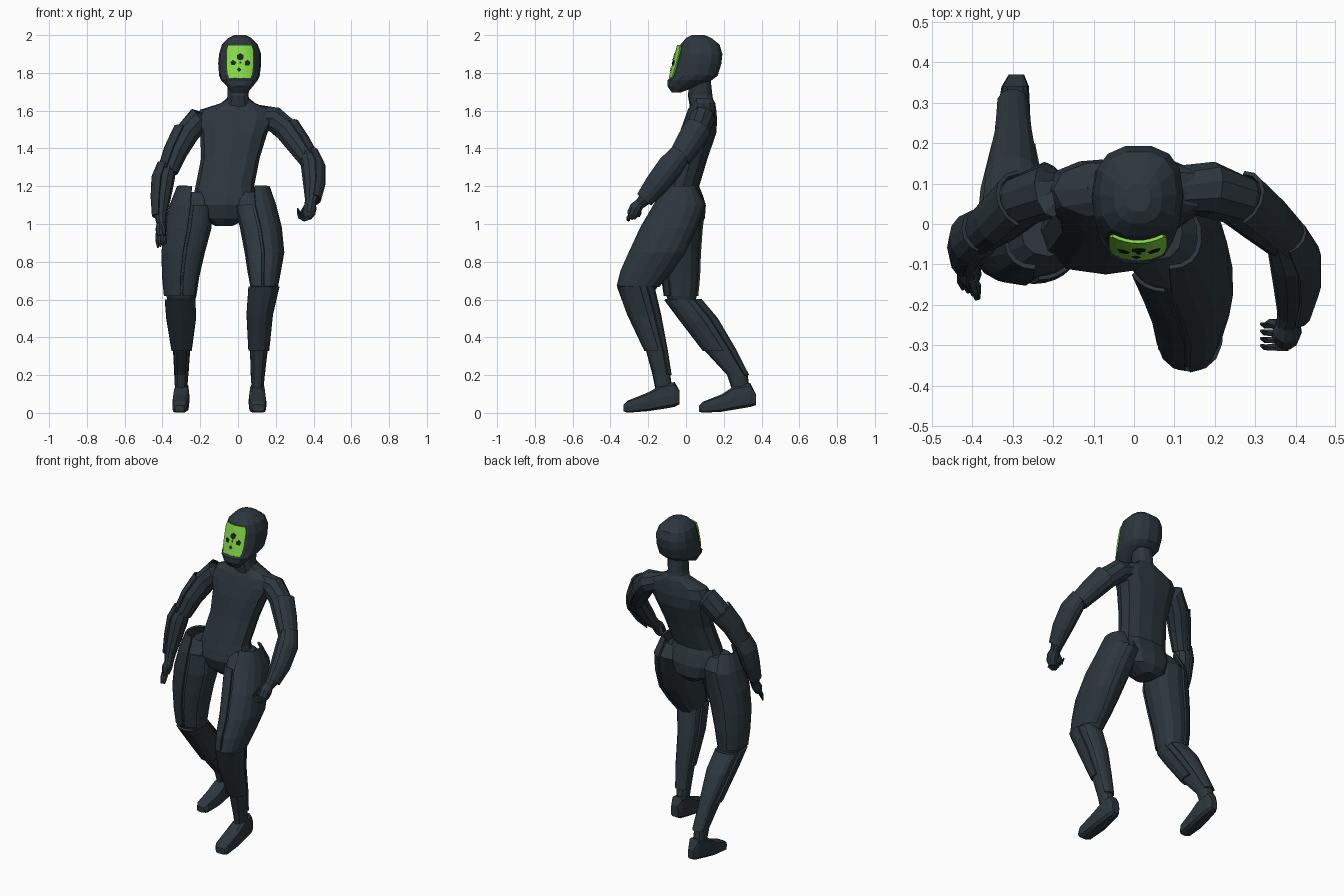
import bpy, bmesh, math
from mathutils import Vector


def material(name, rgb):
    m = bpy.data.materials.new(name)
    m.diffuse_color = (*rgb, 1)
    return m


SUIT = material("dark slate", (0.026, 0.038, 0.048))
GREEN = material("visor green", (0.24, 0.72, 0.065))
BLACK = material("mark black", (0.012, 0.016, 0.016))


def finish(name, bm, mat, thick=0):
    bmesh.ops.recalc_face_normals(bm, faces=bm.faces)
    me = bpy.data.meshes.new(name)
    bm.to_mesh(me)
    bm.free()
    me.materials.append(mat)
    ob = bpy.data.objects.new(name, me)
    bpy.context.collection.objects.link(ob)
    if thick:
        mod = ob.modifiers.new("thickness", "SOLIDIFY")
        mod.thickness, mod.offset = thick, 0
    return ob


def loft(name, rings, closed=True, mat=SUIT, thick=0):
    bm = bmesh.new()
    rows = [[bm.verts.new(p) for p in r] for r in rings]
    n = len(rows[0])
    for a, b in zip(rows, rows[1:]):
        for i in range(n if closed else n - 1):
            j = (i + 1) % n
            bm.faces.new((a[i], a[j], b[j], b[i]))
    if closed:
        bm.faces.new(rows[0])
        bm.faces.new(rows[-1])
    return finish(name, bm, mat, thick)


def arc(a0=0, a1=360, n=12):
    # angles: 0 = +x, -90 = front; a full turn leaves out the repeated end
    full = a1 - a0 == 360
    return [math.radians(a0 + (a1 - a0) * i / (n if full else n - 1)) for i in range(n)]


def oval(u0, u1, v0, v1, angles, grow=0, e=0.85):
    out = []
    for a in angles:
        c, s = math.cos(a), math.sin(a)
        out.append(((u0 + u1) / 2 + ((u1 - u0) / 2 + grow) * math.copysign(abs(c) ** e, c),
                    (v0 + v1) / 2 + ((v1 - v0) / 2 + grow) * math.copysign(abs(s) ** e, s)))
    return out


def level(rows, angles=None, grow=0, e=0.85):
    # horizontal sections (z, x0, x1, y0, y1)
    return [[(x, y, r[0]) for x, y in oval(*r[1:], angles or arc(), grow, e)] for r in rows]


def upright(rows):
    # sections across the foot (y, x0, x1, z0, z1)
    return [[(x, r[0], z) for x, z in oval(*r[1:], arc(0, 360, 10), 0, 0.5)] for r in rows]


def along(pts, angles=None, grow=0):
    # round sections square to a path of (x, y, z, radius)
    P = [Vector(p[:3]) for p in pts]
    out = []
    for i, p in enumerate(P):
        t = (P[min(i + 1, len(P) - 1)] - P[max(i - 1, 0)]).normalized()
        ref = Vector((1, 0, 0)) if abs(t.x) < 0.9 else Vector((0, 0, 1))
        s = (ref - t * ref.dot(t)).normalized()
        f = t.cross(s)
        r = pts[i][3] + grow
        out.append([p + r * (s * math.cos(a) - f * math.sin(a)) for a in angles or arc(0, 360, 10)])
    return out


# Torso and neck
loft("torso", level([
    (.99, -.12, -.03, -.06, .07), (1.03, -.2, .06, -.1, .1), (1.1, -.24, .1, -.125, .105),
    (1.15, -.235, .095, -.115, .09), (1.2, -.225, .085, -.1, .07), (1.35, -.195, .115, -.06, .115),
    (1.48, -.2, .155, -.035, .16), (1.55, -.23, .195, -.01, .165), (1.605, -.2, .18, .01, .16),
    (1.64, -.09, .09, .03, .155), (1.665, -.06, .06, .03, .14)]))
loft("neck", level([(1.62, -.07, .07, .02, .15), (1.68, -.055, .055, .01, .14),
                    (1.77, -.055, .065, .02, .13)]))

# Helmet with jutting chin
loft("helmet", level([
    (1.695, -.035, .05, -.075, -.03), (1.73, -.06, .08, -.1, .06), (1.762, -.09, .105, -.1, .14),
    (1.785, -.1, .115, -.074, .17), (1.85, -.105, .123, -.055, .19), (1.9, -.1, .122, -.043, .195),
    (1.95, -.085, .105, -.032, .18), (1.985, -.05, .07, 0, .135), (2.0, -.02, .04, .03, .1)],
    arc(0, 360, 14), e=0.8))


# Visor plate and its painted marks
def face_y(x, z):
    return -.083 + .25 * (z - 1.79) + 4 * (x - .01) ** 2


loft("visor", [[(x, face_y(x, z), z) for x in [.01 + k * .0175 * w for k in range(-4, 5)]]
               for z, w in ((1.773, .82), (1.79, .93), (1.83, 1), (1.87, 1), (1.92, 1), (1.946, .88))],
     False, GREEN, 0.008)
bm = bmesh.new()
for x, z, r, n in ((.012, 1.885, .019, 6), (-.026, 1.853, .015, 5), (.05, 1.853, .016, 5),
                   (.005, 1.818, .011, 4), (.012, 1.855, .006, 6)):
    ring = [(x + r * math.cos(a), z + r * math.sin(a)) for a in arc(90, 450, n)]
    bm.faces.new([bm.verts.new((u, face_y(u, v) - .007, v)) for u, v in ring])
finish("visor_marks", bm, BLACK, 0.002)

# Legs: the +x leg steps forward, the -x leg trails
thighs = {
    "right": [(1.2, .0, .165, -.11, .05), (1.1, -.03, .2, -.17, .105), (.98, .0, .23, -.24, .06),
              (.85, .025, .243, -.30, 0), (.75, .04, .225, -.345, -.07),
              (.67, .055, .21, -.365, -.14), (.6, .07, .185, -.32, -.18)],
    "left": [(1.2, -.32, -.16, -.11, .05), (1.1, -.36, -.13, -.14, .105), (.98, -.39, -.13, -.15, .09),
             (.85, -.403, -.165, -.145, .08), (.72, -.4, -.195, -.13, .075),
             (.62, -.39, -.21, -.115, .065), (.54, -.365, -.235, -.08, .06)]}
caps = {"right": (1.17, -.03, .13, -.1, .06), "left": (1.17, -.29, -.13, -.09, .06)}
shins = {
    "right": [(.67, .055, .22, -.365, -.165), (.52, .045, .185, -.31, -.13), (.33, .055, .165, -.22, -.095),
              (.2, .06, .15, -.185, -.075), (.1, .065, .14, -.165, -.06)],
    "left": [(.6, -.388, -.225, -.115, .085), (.5, -.38, -.222, -.04, .17), (.33, -.352, -.245, .09, .27),
             (.2, -.345, -.255, .21, .335), (.08, -.34, -.265, .25, .35)]}
feet = {
    "right": [(-.33, .075, .14, .008, .045), (-.31, .06, .15, .0, .065), (-.2, .055, .15, .008, .11),
              (-.13, .06, .145, .018, .15), (-.06, .067, .14, .03, .165), (-.035, .08, .13, .045, .12)],
    "left": [(.07, -.335, -.285, .006, .04), (.09, -.348, -.27, .0, .06), (.19, -.348, -.258, .005, .1),
             (.25, -.343, -.256, .015, .14), (.34, -.328, -.26, .03, .16), (.37, -.31, -.272, .04, .1)]}
for side in ("right", "left"):
    t, s = thighs[side], shins[side]
    outer = (-88, 75) if side == "right" else (105, 268)
    front = (-140, -93) if side == "right" else (273, 320)
    loft(side + "_thigh", level([caps[side]] + t[1:], grow=-.01))
    loft(side + "_outer_thigh_plate", level(t[:-1], arc(*outer, 9), -.003), False, thick=.012)
    loft(side + "_front_thigh_plate", level(t[1:-1], arc(*front, 5), -.006), False, thick=.01)
    loft(side + "_shin", level(s, grow=-.008))
    loft(side + "_shin_guard", level(s[:3], arc(-190, 10, 9), -.005), False, thick=.012)
    loft(side + "_calf_plate", level(s[:4], arc(35, 145, 6), -.005), False, thick=.01)
    loft(side + "_foot", upright(feet[side]))

# Arms with outer plates
upper = {
    "right": [(.08, .09, 1.58, .055), (.19, .085, 1.555, .07), (.255, .06, 1.5, .066),
              (.315, .01, 1.42, .06), (.37, -.04, 1.34, .05)],
    "left": [(-.1, .09, 1.58, .055), (-.21, .085, 1.55, .07), (-.27, .06, 1.48, .066),
             (-.325, .01, 1.38, .058), (-.365, -.02, 1.28, .048)]}
fore = {
    "right": [(.37, -.03, 1.37, .045), (.392, -.085, 1.3, .058), (.397, -.155, 1.21, .052),
              (.39, -.22, 1.13, .036), (.38, -.25, 1.1, .028)],
    "left": [(-.37, -.015, 1.31, .045), (-.39, -.035, 1.24, .055), (-.402, -.06, 1.14, .047),
             (-.41, -.09, 1.04, .032), (-.405, -.11, 1.0, .026)]}
for side in ("right", "left"):
    span = (-75, 75) if side == "right" else (105, 255)
    loft(side + "_upper_arm", along(upper[side]))
    loft(side + "_upper_arm_plate", along(upper[side][2:], arc(*span, 7), .009), False, thick=.01)
    loft(side + "_forearm", along(fore[side]))
    loft(side + "_forearm_plate", along(fore[side][:4], arc(*span, 7), .009), False, thick=.01)

# Hands: the +x one is curled inward, the -x one hangs open
loft("right_palm", along([(.385, -.24, 1.115, .026), (.38, -.265, 1.085, .036),
                          (.375, -.28, 1.055, .034), (.37, -.285, 1.03, .02)]))
loft("left_palm", along([(-.405, -.1, 1.01, .024), (-.407, -.125, .97, .03), (-.407, -.14, .935, .022)]))
for i in range(4):
    y, z = -.305 + i * .018, 1.035 + i * .008
    loft(f"right_finger_{i}", along([(.38, y, z, .011), (.35, y, z - .012, .01), (.325, y, z, .008),
                                     (.315, y + .004, z + .025, .004)], arc(0, 360, 6)))
    x = -.428 + i * .013
    loft(f"left_finger_{i}", along([(x, -.125 - i * .008, .95, .01), (x, -.145 - i * .008, .915, .01),
                                    (x + .004, -.16 - i * .008, .875 + .006 * i, .005)], arc(0, 360, 6)))
loft("right_thumb", along([(.36, -.25, 1.09, .014), (.34, -.245, 1.06, .012), (.325, -.25, 1.04, .006)],
                          arc(0, 360, 6)))
loft("left_thumb", along([(-.4, -.135, .99, .014), (-.392, -.165, .965, .011), (-.39, -.185, .94, .006)],
                         arc(0, 360, 6)))
